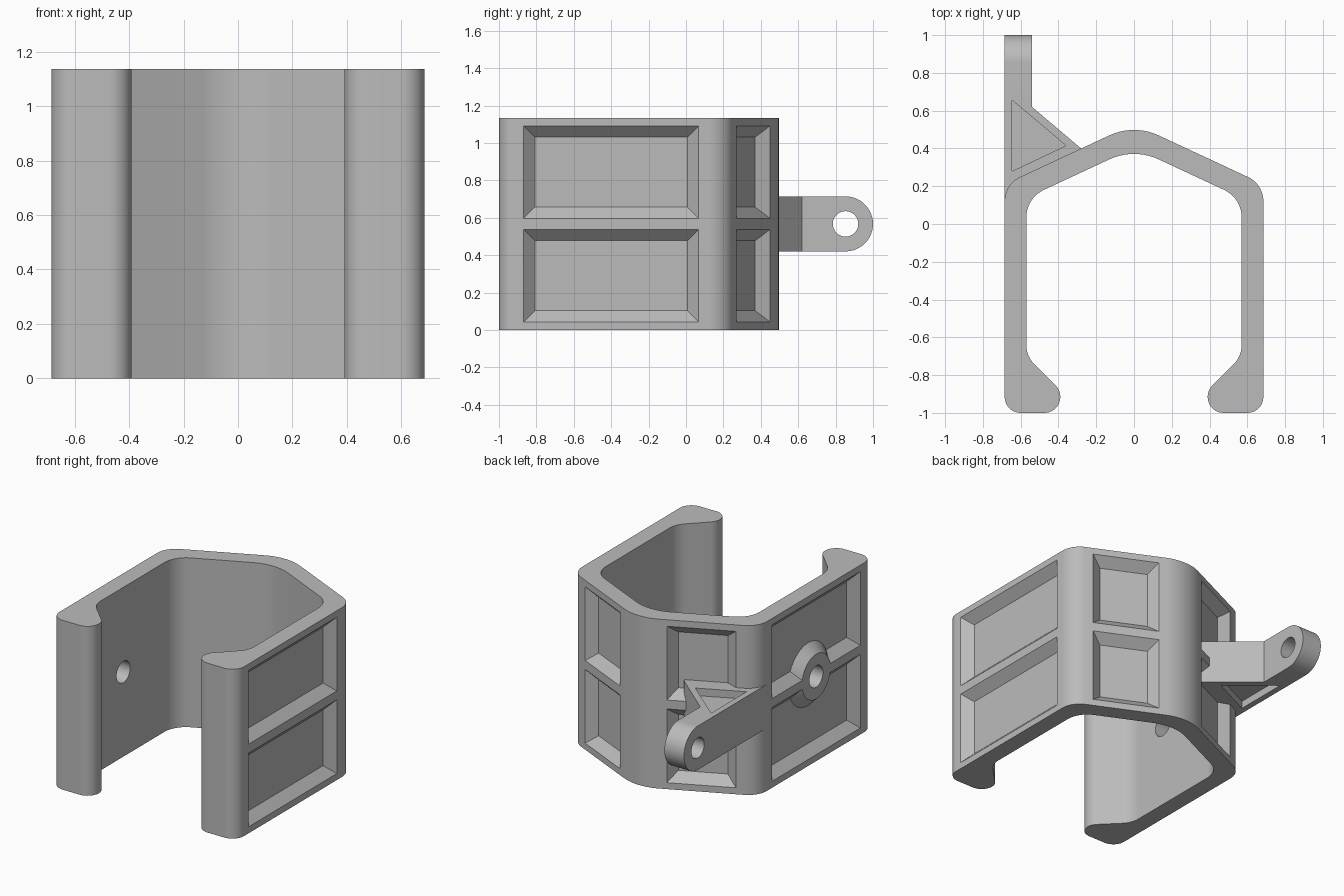
import bpy, bmesh, math
from mathutils import Vector, Matrix

if "Cube" in bpy.data.objects:
    bpy.data.objects.remove(bpy.data.objects["Cube"], do_unlink=True)

HEIGHT = 1.135
MID = HEIGHT / 2
HALF_W = 0.685
WALL = 0.115
SLOPE = math.radians(25)
APEX = 0.53
DEPTH = 0.06
HOLE_Y = -0.4
LUG_Y, LUG_R = 0.853, 0.147

grey = bpy.data.materials.new("light grey")
grey.use_nodes = True
colour = (0.5, 0.5, 0.5, 1)
grey.diffuse_color = colour
grey.node_tree.nodes["Principled BSDF"].inputs["Base Color"].default_value = colour


def finish(name, bm):
    bmesh.ops.remove_doubles(bm, verts=bm.verts, dist=1e-5)
    bmesh.ops.recalc_face_normals(bm, faces=bm.faces)
    mesh = bpy.data.meshes.new(name)
    bm.to_mesh(mesh)
    bm.free()
    mesh.materials.append(grey)
    obj = bpy.data.objects.new(name, mesh)
    bpy.context.collection.objects.link(obj)
    return obj


def fillet(corners, steps=10):
    """Round each (x, y, radius) corner of a closed outline."""
    out = []
    for i, (x, y, r) in enumerate(corners):
        p = Vector((x, y))
        a = (Vector(corners[i - 1][:2]) - p).normalized()
        b = (Vector(corners[(i + 1) % len(corners)][:2]) - p).normalized()
        half = a.angle(b) / 2
        centre = p + (a + b).normalized() * (r / math.sin(half))
        start = p + a * (r / math.tan(half)) - centre
        end = p + b * (r / math.tan(half)) - centre
        sweep = start.angle_signed(end)
        for k in range(steps + 1):
            out.append(centre + Matrix.Rotation(-sweep * k / steps, 2) @ start)
    return out


def prism(name, outline, lo, hi, along_x=False):
    """Extrude an xy outline along z, or a yz outline along x."""
    bm = bmesh.new()
    place = (lambda p, h: (h, p[0], p[1])) if along_x else (lambda p, h: (p[0], p[1], h))
    face = bm.faces.new([bm.verts.new(place(p, lo)) for p in outline])
    new = bmesh.ops.extrude_face_region(bm, geom=[face])["geom"]
    shift = Vector((hi - lo, 0, 0)) if along_x else Vector((0, 0, hi - lo))
    bmesh.ops.translate(bm, vec=shift, verts=[g for g in new if isinstance(g, bmesh.types.BMVert)])
    return finish(name, bm)


def cone_x(name, x, y, z, r1, r2, length):
    """Cone or cylinder along x, with r1 at its -x end."""
    bm = bmesh.new()
    turn = Matrix.Translation((x, y, z)) @ Matrix.Rotation(math.pi / 2, 4, 'Y')
    bmesh.ops.create_cone(bm, cap_ends=True, segments=48, radius1=r1, radius2=r2,
                          depth=length, matrix=turn)
    return finish(name, bm)


def pocket(centre, normal, half_u, half_z):
    """Cutter with 45 degree walls, sunk into the surface at centre."""
    n = Vector(normal).normalized()
    u = Vector((0, 0, 1)).cross(n)
    bm = bmesh.new()
    for level in (-DEPTH, 0.02):
        for a, b in ((-1, -1), (-1, 1), (1, -1), (1, 1)):
            bm.verts.new(Vector(centre) + n * level + u * a * (half_u + level)
                         + Vector((0, 0, b * (half_z + level))))
    bmesh.ops.convex_hull(bm, input=bm.verts)
    return finish("pocket_cutter", bm)


def boolean(target, tool, operation, keep=False):
    mod = target.modifiers.new("cut", 'BOOLEAN')
    mod.operation, mod.solver, mod.object = operation, 'EXACT', tool
    bpy.context.view_layer.objects.active = target
    bpy.ops.object.modifier_apply(modifier=mod.name)
    if not keep:
        bpy.data.objects.remove(tool, do_unlink=True)


# Clamp body: open profile with a peaked back and two inward hooks
tan = math.tan(SLOPE)
inner_x = HALF_W - WALL
inner_apex = APEX - WALL / math.cos(SLOPE)
half = [(0, APEX, 0.31), (HALF_W, APEX - HALF_W * tan, 0.14), (HALF_W, -1, 0.085),
        (0.39, -1, 0.084), (0.39, -0.88, 0.084), (inner_x, -0.70, 0.145),
        (inner_x, inner_apex - inner_x * tan, 0.16), (0, inner_apex, 0.31)]
outline = half + [(-x, y, r) for x, y, r in reversed(half[1:-1])]
body = prism("clamp_body", fillet(outline), 0, HEIGHT)

# Recessed panels, two rows on the sides and sloped back
boss = cone_x("boss_shape", -HALF_W + 0.03, HOLE_Y, MID, 0.11, 0.25, 0.14)
slant_x = 0.366
slant_half = 0.193 / math.cos(SLOPE)
for side in (1, -1):
    for row in (-1, 1):
        z = MID + row * 0.277
        panel = pocket((side * HALF_W, HOLE_Y, z), (side, 0, 0), 0.468, 0.247)
        if side < 0:
            boolean(panel, boss, 'DIFFERENCE', keep=True)
        boolean(body, panel, 'DIFFERENCE')
        slant = pocket((side * slant_x, APEX - slant_x * tan, z),
                       (side * math.sin(SLOPE), math.cos(SLOPE), 0), slant_half, 0.247)
        boolean(body, slant, 'DIFFERENCE')
bpy.data.objects.remove(boss, do_unlink=True)

# Lug with gusset, rounded at its free end
lug = prism("lug", [(-HALF_W, 1.1), (-0.54, 1.1), (-0.54, 0.62), (-0.24, 0.366),
                    (-0.244, 0.323), (-0.60, 0.157), (-HALF_W, 0.125)], 0.2, 0.9)
arc = [(LUG_Y + LUG_R * math.cos(a), MID + LUG_R * math.sin(a))
       for a in (math.pi * (k / 24 - 0.5) for k in range(25))]
rounded = prism("lug_envelope", [(0, MID - LUG_R)] + arc + [(0, MID + LUG_R)], -1, 0, True)
boolean(lug, rounded, 'INTERSECT')

# Triangular recesses above and below the gusset
triangle = [(-0.645, 0.655), (-0.36, 0.415), (-0.645, 0.28)]
for sign in (-1, 1):
    ends = sorted((MID + sign * (LUG_R - 0.05), MID + sign * (LUG_R + 0.05)))
    boolean(lug, prism("triangle_cutter", triangle, *ends), 'DIFFERENCE')
boolean(body, lug, 'UNION')

# Pin holes through the boss and the lug
for y, r in ((HOLE_Y, 0.072), (LUG_Y, 0.068)):
    boolean(body, cone_x("hole_cutter", -0.6, y, MID, r, r, 0.4), 'DIFFERENCE')

# Smooth rounds with crisp edges
bpy.ops.object.select_all(action='DESELECT')
body.select_set(True)
bpy.context.view_layer.objects.active = body
bpy.ops.object.shade_smooth_by_angle(angle=math.radians(30))
weighted = body.modifiers.new("even_shading", 'WEIGHTED_NORMAL')
weighted.keep_sharp = True
